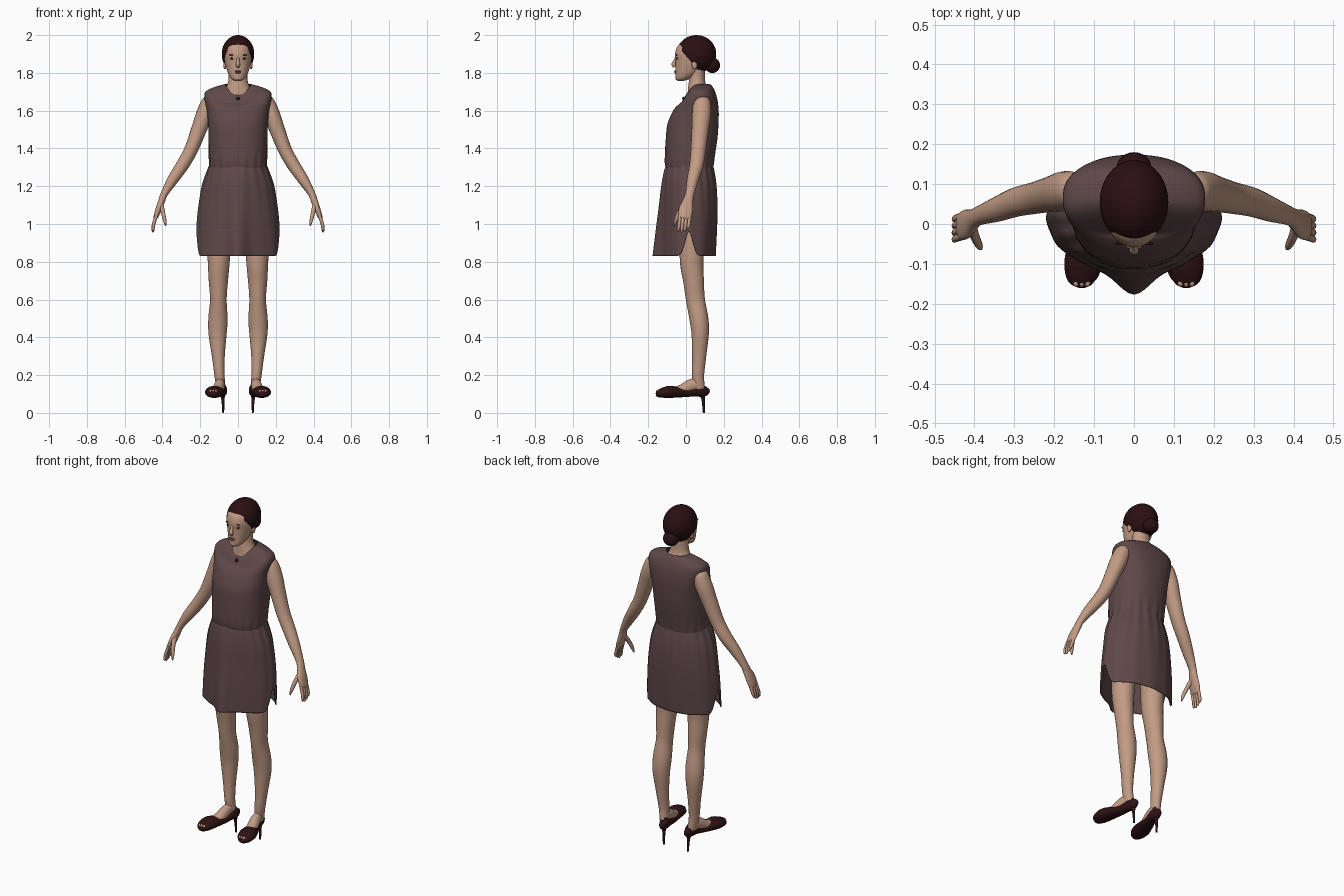
import bpy
import bmesh
from math import cos, sin, tau, exp, copysign, radians
from mathutils import Vector, Matrix

if "Cube" in bpy.data.objects:
    bpy.data.objects.remove(bpy.data.objects["Cube"], do_unlink=True)


def material(name, *rgb):
    mat = bpy.data.materials.new(name)
    mat.use_nodes = True
    color = (*rgb, 1)
    mat.diffuse_color = color
    shader = mat.node_tree.nodes["Principled BSDF"]
    shader.inputs["Base Color"].default_value = color
    shader.inputs["Roughness"].default_value = 0.8
    return mat


SKIN = material("warm skin", 0.54, 0.33, 0.235)
DRESS = material("dusty plum cloth", 0.115, 0.065, 0.066)
HAIR = material("dark brown hair", 0.024, 0.005, 0.006)
SHOE = material("dark maroon leather", 0.027, 0.006, 0.007)
LIPS = material("muted rose lips", 0.32, 0.13, 0.1)
DARK = material("dark eyes", 0.02, 0.012, 0.01)


def finish(name, bm, mat):
    """Turn a bmesh into a smooth shaded object."""
    bmesh.ops.recalc_face_normals(bm, faces=bm.faces)
    mesh = bpy.data.meshes.new(name)
    bm.to_mesh(mesh)
    bm.free()
    mesh.materials.append(mat)
    mesh.shade_smooth()
    mesh.set_sharp_from_angle(angle=radians(60))
    obj = bpy.data.objects.new(name, mesh)
    bpy.context.scene.collection.objects.link(obj)
    return obj


def spline(rows, steps=5):
    """Smoothly resample a list of equal-length tuples."""
    out = []
    for i in range(len(rows) - 1):
        quad = zip(rows[max(i - 1, 0)], rows[i], rows[i + 1], rows[min(i + 2, len(rows) - 1)])
        quad = list(quad)
        for k in range(steps):
            t = k / steps
            out.append([b + t * ((c - a) + t * ((2 * a - 5 * b + 4 * c - d)
                        + t * (3 * b - a - 3 * c + d))) / 2 for a, b, c, d in quad])
    return out + [list(rows[-1])]


def loft(name, rings, mat, capped=True):
    """Bridge closed rings of points into a skin."""
    bm = bmesh.new()
    loops = [[bm.verts.new(p) for p in ring] for ring in rings]
    for low, high in zip(loops, loops[1:]):
        for i in range(len(low)):
            bm.faces.new((low[i - 1], low[i], high[i], high[i - 1]))
    if capped:
        bm.faces.new(loops[0])
        bm.faces.new(loops[-1])
    return finish(name, bm, mat)


def sweep(name, stations, mat, side=1, ref=(0, 1, 0), segs=20):
    """Oval tube through stations of x, y, z, radius, radius."""
    rows = spline(stations)
    centers = [Vector(r[:3]) for r in rows]
    rings = []
    for i, row in enumerate(rows):
        along = (centers[min(i + 1, len(rows) - 1)] - centers[max(i - 1, 0)]).normalized()
        u = Vector(ref).cross(along).normalized()
        v = along.cross(u)
        a, b = (max(r, 0.001) for r in row[3:])
        ring = [centers[i] + u * a * cos(tau * k / segs) + v * b * sin(tau * k / segs)
                for k in range(segs)]
        rings.append([(p.x * side, p.y, p.z) for p in ring])
    return loft(name, rings, mat)


def level_ring(z, half, front, back, power=2, drop=0, segs=96):
    """Level oval; the front may sag by drop."""
    ring = []
    for k in range(segs):
        c, s = cos(tau * k / segs), sin(tau * k / segs)
        x = half * copysign(abs(c) ** (2 / power), c)
        y = (front + back) / 2 + (back - front) / 2 * copysign(abs(s) ** (2 / power), s)
        ring.append(Vector((x, y, z - drop * min(s, 0) ** 2)))
    return ring


def ellipsoid(name, center, radii, mat, segs=24):
    bm = bmesh.new()
    bmesh.ops.create_uvsphere(bm, u_segments=segs, v_segments=segs // 2, radius=1,
                              matrix=Matrix.Translation(center) @ Matrix.Diagonal((*radii, 1)))
    return finish(name, bm, mat)


# Dress bodice: z, half width, front y, back y, squareness, front sag
bodice = [
    (1.30, .150, -.108, .144, 2.2, 0), (1.34, .153, -.113, .15, 2.2, 0),
    (1.45, .156, -.107, .166, 2.3, 0), (1.53, .158, -.098, .172, 2.4, 0),
    (1.60, .165, -.068, .173, 2.5, 0), (1.66, .177, -.042, .166, 2.5, .03),
    (1.70, .172, -.026, .154, 2.4, .06), (1.725, .125, -.01, .142, 2.2, .056),
    (1.74, .07, .002, .128, 2, .058)]
rings = [level_ring(*row) for row in spline(bodice)]
for ring in rings:
    for k, p in enumerate(ring):
        gather = max(0, 1 - (p.z - 1.3) / .1) * .004 * cos(18 * tau * k / len(ring))
        p.x *= 1 + gather * 5
        p.y *= 1 + gather * 5
loft("dress_bodice", rings, DRESS, capped=False)

# Dress skirt: gathered waist, centre front fold and curved side slits
skirt = [
    (1.325, .145, -.102, .138), (1.27, .166, -.114, .152), (1.2, .188, -.12, .162),
    (1.1, .203, -.121, .167), (1.0, .213, -.123, .165), (.9, .218, -.125, .16),
    (.83, .219, -.126, .156)]
rings = [level_ring(*row) for row in spline(skirt)]
for ring in rings:
    t = (1.325 - ring[0].z) / .495
    for k, p in enumerate(ring):
        angle = tau * k / len(ring)
        fold = 1 + .022 * (1 - t) ** 2 * cos(18 * angle) + .008 * t * cos(12 * angle)
        p.x *= fold
        p.y *= fold
        if p.y < 0:
            p.y -= .05 * t * exp(-(p.x / .055) ** 2)
        p.z += t * t * .13 * exp(-(sin(angle) / .2) ** 2)
cloth = loft("dress_skirt", rings, DRESS, capped=False).modifiers.new("thickness", "SOLIDIFY")
cloth.thickness = .004
ellipsoid("collar_button", (0, -.015, 1.664), (.01, .005, .01), DARK, 12)

# Neck and upper chest
neck = [(1.64, .11, .0, .135), (1.69, .085, .008, .125), (1.73, .06, .012, .108),
        (1.77, .05, .016, .1), (1.84, .05, .015, .1)]
loft("neck", [level_ring(*r, segs=32) for r in spline(neck)], SKIN)

# Head from chin to crown
head = [
    (1.757, .016, -.044, -.015), (1.768, .034, -.054, .02), (1.79, .049, -.056, .06),
    (1.82, .06, -.055, .09), (1.86, .07, -.055, .11), (1.90, .074, -.058, .125),
    (1.94, .07, -.045, .13), (1.965, .05, -.013, .11), (1.98, .03, .02, .085)]
loft("head", [level_ring(*r, segs=40) for r in spline(head)], SKIN)
sweep("nose", [(0, -.05, 1.888, .006, .006), (0, -.058, 1.865, .008, .008),
               (0, -.066, 1.845, .012, .011), (0, -.058, 1.832, .009, .008)], SKIN)
ellipsoid("chin", (0, -.044, 1.773), (.02, .013, .013), SKIN)
ellipsoid("upper_lip", (0, -.057, 1.809), (.02, .006, .004), LIPS, 16)
ellipsoid("lower_lip", (0, -.056, 1.802), (.017, .006, .005), LIPS, 16)

# Swept-back hair, trimmed along a sloping hairline
bm = bmesh.new()
bmesh.ops.create_uvsphere(bm, u_segments=48, v_segments=32, radius=1,
                          matrix=Matrix.Translation((0, .055, 1.9))
                          @ Matrix.Diagonal((.086, .105, .1, 1)))
cut = bmesh.ops.bisect_plane(bm, geom=bm.verts[:] + bm.edges[:] + bm.faces[:],
                             plane_co=(0, -.05, 1.947), plane_no=(0, 1.15, 1),
                             clear_inner=True)
bmesh.ops.contextual_create(bm, geom=[e for e in cut["geom_cut"]
                                      if isinstance(e, bmesh.types.BMEdge)])
finish("hair", bm, HAIR)
ellipsoid("hair_bun", (0, .14, 1.84), (.044, .04, .041), HAIR)

for side, label in ((1, "left_"), (-1, "right_")):
    # Facial details
    ellipsoid(label + "eye", (side * .03, -.047, 1.876), (.013, .004, .005), DARK, 16)
    ellipsoid(label + "eyebrow", (side * .032, -.049, 1.895), (.017, .004, .0025), HAIR, 16)
    ellipsoid(label + "ear", (side * .069, .045, 1.845), (.009, .015, .026), SKIN)

    # Arm and palm
    sweep(label + "arm", [
        (.14, .085, 1.67, .025, .03), (.15, .085, 1.645, .042, .045),
        (.177, .082, 1.58, .045, .05), (.207, .075, 1.5, .041, .045),
        (.25, .065, 1.39, .036, .04), (.295, .055, 1.31, .034, .037),
        (.345, .036, 1.235, .029, .031), (.39, .02, 1.16, .019, .024),
        (.405, .01, 1.12, .018, .028), (.42, 0, 1.08, .016, .037),
        (.434, -.006, 1.04, .013, .035), (.438, -.008, 1.027, .007, .028)], SKIN, side)

    # Fingers and thumb
    for i, name in enumerate(("index", "middle", "ring", "little")):
        y = -.032 + .017 * i
        tip = .955 + .006 * abs(i - 1) ** 1.5
        sweep(label + name + "_finger", [
            (.432, y, 1.045, .009, .009), (.446, y - .004, 1, .009, .009),
            (.45, y - .008, tip + .01, .007, .007), (.449, y - .008, tip, .002, .002)],
            SKIN, side, segs=10)
    sweep(label + "thumb", [
        (.408, -.005, 1.105, .013, .015), (.397, -.036, 1.06, .011, .012),
        (.388, -.054, 1.02, .009, .01), (.383, -.062, .99, .003, .003)], SKIN, side, segs=12)

    # Leg and foot
    sweep(label + "leg", [
        (.09, .04, 1.15, .08, .08), (.1, .035, .95, .066, .07),
        (.102, .03, .8, .058, .062), (.104, .04, .7, .051, .055),
        (.104, .05, .6, .044, .05), (.106, .068, .5, .051, .05),
        (.108, .075, .42, .048, .046), (.104, .07, .3, .034, .037),
        (.098, .064, .2, .027, .032), (.09, .07, .13, .024, .03)], SKIN, side, segs=28)
    sweep(label + "foot", [
        (.09, .08, .15, .022, .03), (.097, .03, .145, .027, .035),
        (.107, -.02, .122, .031, .029), (.12, -.08, .11, .032, .02)],
        SKIN, side, ref=(0, 0, 1))

    # Open-toed pump with a thin heel
    sweep(label + "shoe", [
        (.08, .112, .135, .004, .012), (.081, .104, .127, .018, .032),
        (.083, .08, .12, .026, .036), (.09, .04, .112, .029, .025),
        (.1, 0, .107, .034, .023), (.115, -.05, .11, .043, .029),
        (.126, -.09, .111, .048, .032), (.131, -.13, .105, .041, .025),
        (.131, -.152, .1, .025, .017), (.131, -.16, .099, .008, .006)],
        SHOE, side, ref=(0, 0, 1), segs=28)
    sweep(label + "heel", [
        (.082, .083, .115, .02, .023), (.08, .091, .075, .009, .01),
        (.078, .095, 0, .005, .006)], SHOE, side, segs=12)
    for i in range(3):
        ellipsoid(label + "toe_" + str(i + 1), (side * (.117 + .014 * i), -.147, .115),
                  (.008, .011, .008), SKIN, 12)
